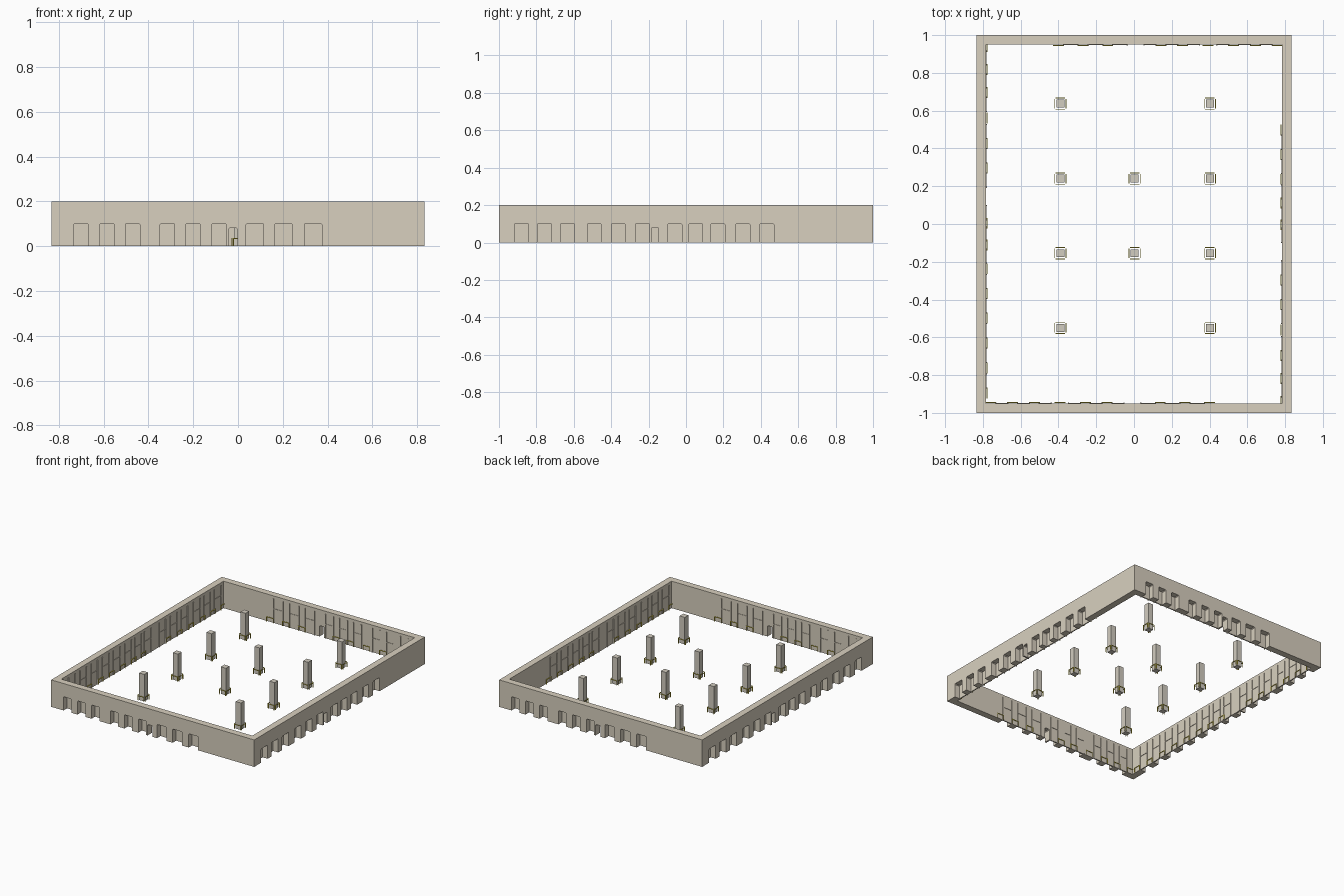
import bpy
import bmesh
from mathutils import Vector

if "Cube" in bpy.data.objects:
    bpy.data.objects.remove(bpy.data.objects["Cube"], do_unlink=True)

HX, HY, TOP, THICK = 0.833, 1.0, 0.2, 0.049
DOOR_H, PANEL = 0.102, 0.008


def material(name, rgb):
    mat = bpy.data.materials.new(name)
    mat.use_nodes = True
    mat.diffuse_color = (*rgb, 1)
    mat.node_tree.nodes["Principled BSDF"].inputs["Base Color"].default_value = (*rgb, 1)
    return mat


concrete = material("warm concrete", (0.69, 0.63, 0.52))
steel = material("pale column grey", (0.65, 0.61, 0.53))
yellow = material("safety yellow", (0.8, 0.67, 0.06))


def finish(bm, name, mat=None):
    bmesh.ops.recalc_face_normals(bm, faces=bm.faces[:])
    mesh = bpy.data.meshes.new(name)
    bm.to_mesh(mesh)
    bm.free()
    if mat:
        mesh.materials.append(mat)
    obj = bpy.data.objects.new(name, mesh)
    bpy.context.collection.objects.link(obj)
    return obj


def box(bm, a, b):
    """Box between two opposite corners."""
    a, b = Vector(a), Vector(b)
    verts = bmesh.ops.create_cube(bm, size=1)["verts"]
    for v in verts:
        v.co = Vector([(a[i] + b[i]) / 2 + v.co[i] * abs(b[i] - a[i]) for i in range(3)])


def prism(bm, outline, a, b, place):
    """Extrude a (u, z) outline from wall depth a to depth b."""
    near = [bm.verts.new(place(u, a, z)) for u, z in outline]
    far = [bm.verts.new(place(u, b, z)) for u, z in outline]
    bm.faces.new(near)
    bm.faces.new(far[::-1])
    n = len(outline)
    for i in range(n):
        bm.faces.new((near[i], far[i], far[(i + 1) % n], near[(i + 1) % n]))


def door_outline(u, width, height):
    w, c = width / 2, 0.005
    return [(u - w, -0.05), (u + w, -0.05), (u + w, height - c),
            (u + w - c, height), (u - w + c, height), (u - w, height - c)]


def hoop(bm, place, u, v, width):
    """Low guard rail: two posts and a top bar, v is its wall-side depth."""
    w, t, h = width / 2, 0.004, 0.036
    for s in (-1, 1):
        box(bm, place(u + s * w, v, 0), place(u + s * (w - t), v + t, h))
    box(bm, place(u - w, v, h - t), place(u + w, v + t, h))


# Each wall: map (along, inward, up) to model space, dock doors as
# (position, width), personnel door position and how deep that door is cut
front_doors = [(u, 0.064) for u in (-0.70, -0.585, -0.47, -0.315, -0.2, -0.085)]
front_doors += [(u, 0.078) for u in (0.075, 0.203, 0.335)]
side_doors = [(u, 0.075) for u in (-0.88, -0.757, -0.634, -0.49, -0.362, -0.232,
                                   -0.06, 0.052, 0.17, 0.304, 0.432)]
long_doors = side_doors + [(u, 0.075) for u in (0.565, 0.695, 0.83)]
walls = [
    (lambda u, v, z: (u, v - HY, z), front_doors, -0.022, THICK + 0.05),
    (lambda u, v, z: (-u, HY - v, z), front_doors, -0.022, THICK + 0.05),
    (lambda u, v, z: (HX - v, u, z), side_doors, -0.165, THICK - PANEL),
    (lambda u, v, z: (v - HX, -u, z), long_doors, -0.165, THICK - PANEL),
]

# Perimeter wall ring
bm = bmesh.new()
rings = []
for hx, hy in ((HX, HY), (HX - THICK, HY - THICK)):
    for z in (0, TOP):
        rings.append([bm.verts.new((sx * hx, sy * hy, z))
                      for sx, sy in ((-1, -1), (1, -1), (1, 1), (-1, 1))])
out_low, out_top, in_low, in_top = rings
for p, q in ((out_low, out_top), (out_top, in_top), (in_top, in_low), (in_low, out_low)):
    for i in range(4):
        j = (i + 1) % 4
        bm.faces.new((p[i], p[j], q[j], q[i]))
perimeter = finish(bm, "perimeter_wall", concrete)

# Door recesses, personnel doors, tracks, headers and guards
cut, tracks, guards = bmesh.new(), bmesh.new(), bmesh.new()
for place, doors, entry, entry_depth in walls:
    prism(cut, door_outline(entry, 0.038, 0.081), -0.05, entry_depth, place)
    for u, width in doors:
        prism(cut, door_outline(u, width, DOOR_H), -0.05, THICK - PANEL, place)
        for s in (-1, 1):
            edge = u + s * width / 2
            box(tracks, place(edge - 0.003, THICK, 0), place(edge + 0.003, THICK + 0.005, 0.18))
        box(tracks, place(u - width / 2, THICK, DOOR_H),
            place(u + width / 2, THICK + 0.003, DOOR_H + 0.005))
    spots = [u for u, width in doors]
    piers = [spots[0] - 0.06] + [(a + b) / 2 for a, b in zip(spots, spots[1:])] + [spots[-1] + 0.065]
    for u in piers:
        if abs(u - entry) > 0.045:
            hoop(guards, place, u, THICK + 0.004, 0.058)

cutter = finish(cut, "door_cutter")
cutter.hide_render = True
mod = perimeter.modifiers.new("door recesses", "BOOLEAN")
mod.operation = "DIFFERENCE"
mod.solver = "EXACT"
mod.object = cutter
bpy.context.view_layer.objects.active = perimeter
bpy.ops.object.modifier_apply(modifier=mod.name)
bpy.data.objects.remove(cutter, do_unlink=True)
finish(tracks, "door_tracks", concrete)
finish(guards, "door_guards", yellow)

# Columns with a free-standing guard rail on each side
columns, rails = bmesh.new(), bmesh.new()
spots = [(x, y) for y in (0.637, 0.24, -0.155, -0.55) for x in (-0.39, 0.003, 0.402)
         if x != 0.003 or abs(y) < 0.3]
for x, y in spots:
    box(columns, (x - 0.021, y - 0.021, 0), (x + 0.021, y + 0.021, TOP))
    for s in (-1, 1):
        hoop(rails, lambda u, v, z: (x + u, y + s * v, z), 0, 0.028, 0.05)
        hoop(rails, lambda u, v, z: (x + s * v, y + u, z), 0, 0.028, 0.05)
finish(columns, "columns", steel)
finish(rails, "column_guards", yellow)
